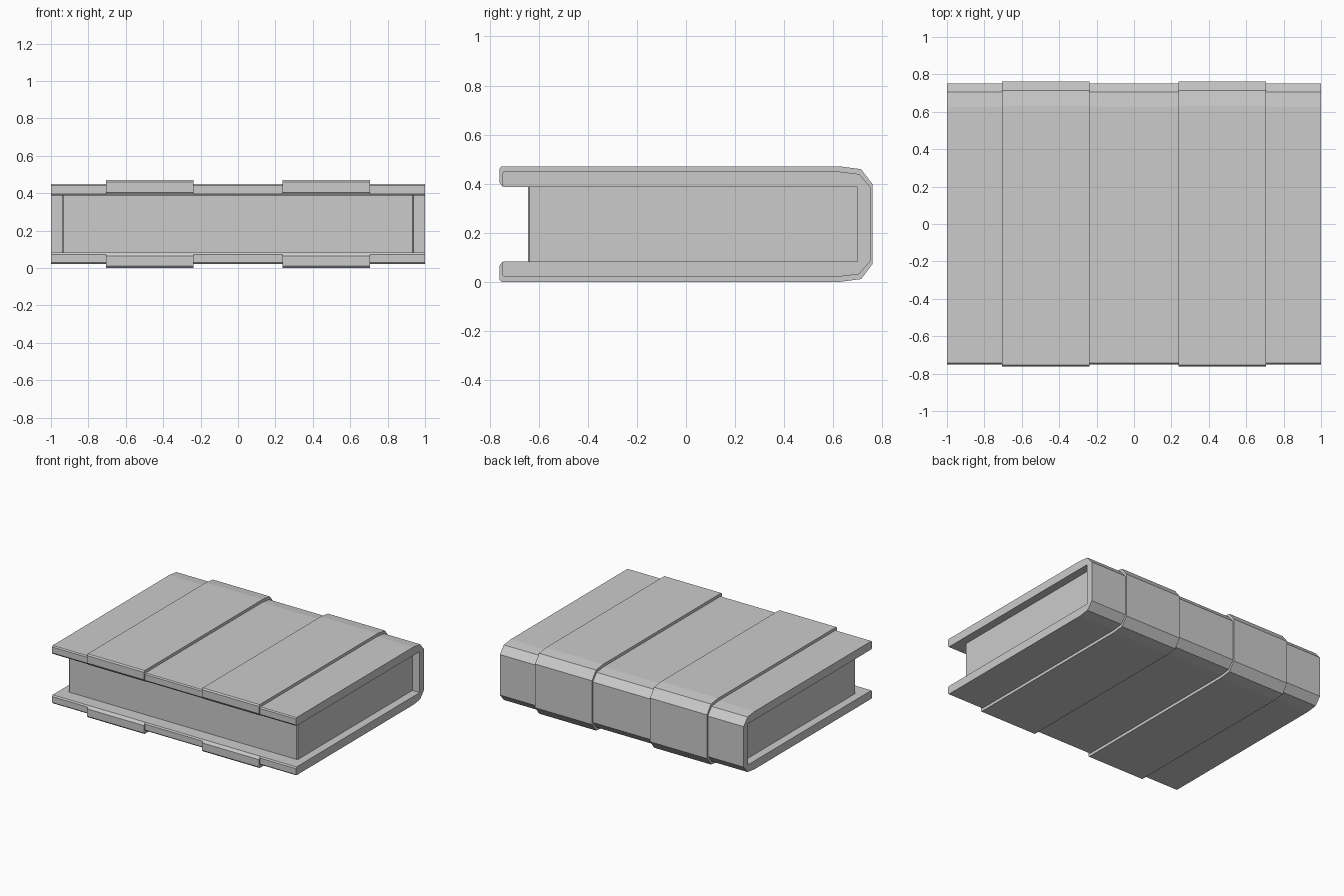
import bpy, bmesh

if "Cube" in bpy.data.objects:
    bpy.data.objects.remove(bpy.data.objects["Cube"])

MID = 0.235  # mirror height of the closed book


def extrude_x(name, profile, x0, x1):
    """Solid from a (y, z) profile swept along x."""
    bm = bmesh.new()
    face = bm.faces.new([bm.verts.new((x0, y, z)) for y, z in profile])
    out = bmesh.ops.extrude_face_region(bm, geom=[face])
    moved = [v for v in out["geom"] if isinstance(v, bmesh.types.BMVert)]
    bmesh.ops.translate(bm, vec=(x1 - x0, 0, 0), verts=moved)
    bmesh.ops.recalc_face_normals(bm, faces=bm.faces)
    mesh = bpy.data.meshes.new(name)
    bm.to_mesh(mesh)
    bm.free()
    obj = bpy.data.objects.new(name, mesh)
    bpy.context.collection.objects.link(obj)
    return obj


def c_shape(half):
    """Close an upper half profile with its mirror below."""
    return half + [(y, 2 * MID - z) for y, z in reversed(half)]


# Cover: two boards and a faceted spine
cover = c_shape([(0.70, 0.387), (-0.743, 0.387), (-0.75, 0.397), (-0.75, 0.441),
                 (-0.743, 0.449), (0.625, 0.449), (0.706, 0.439), (0.752, 0.385)])
extrude_x("cover", cover, -1.0, 1.0)

# Two raised straps wrapped around the cover
strap = c_shape([(0.72, 0.41), (-0.73, 0.41), (-0.747, 0.387), (-0.761, 0.405),
                 (-0.761, 0.46), (-0.753, 0.47), (0.63, 0.47), (0.714, 0.459),
                 (0.761, 0.397)])
extrude_x("strap_left", strap, -0.705, -0.238)
extrude_x("strap_right", strap, 0.238, 0.705)

# Page block with softened front corners
pages = extrude_x("pages", [(-0.645, 0.08), (0.705, 0.08), (0.705, 0.39), (-0.645, 0.39)],
                  -0.94, 0.94)
bm = bmesh.new()
bm.from_mesh(pages.data)
corners = [e for e in bm.edges
           if all(v.co.y < 0 for v in e.verts)
           and abs(e.verts[0].co.z - e.verts[1].co.z) > 0.1]
bmesh.ops.bevel(bm, geom=corners, offset=0.008, segments=1, affect='EDGES')
bm.to_mesh(pages.data)
bm.free()
